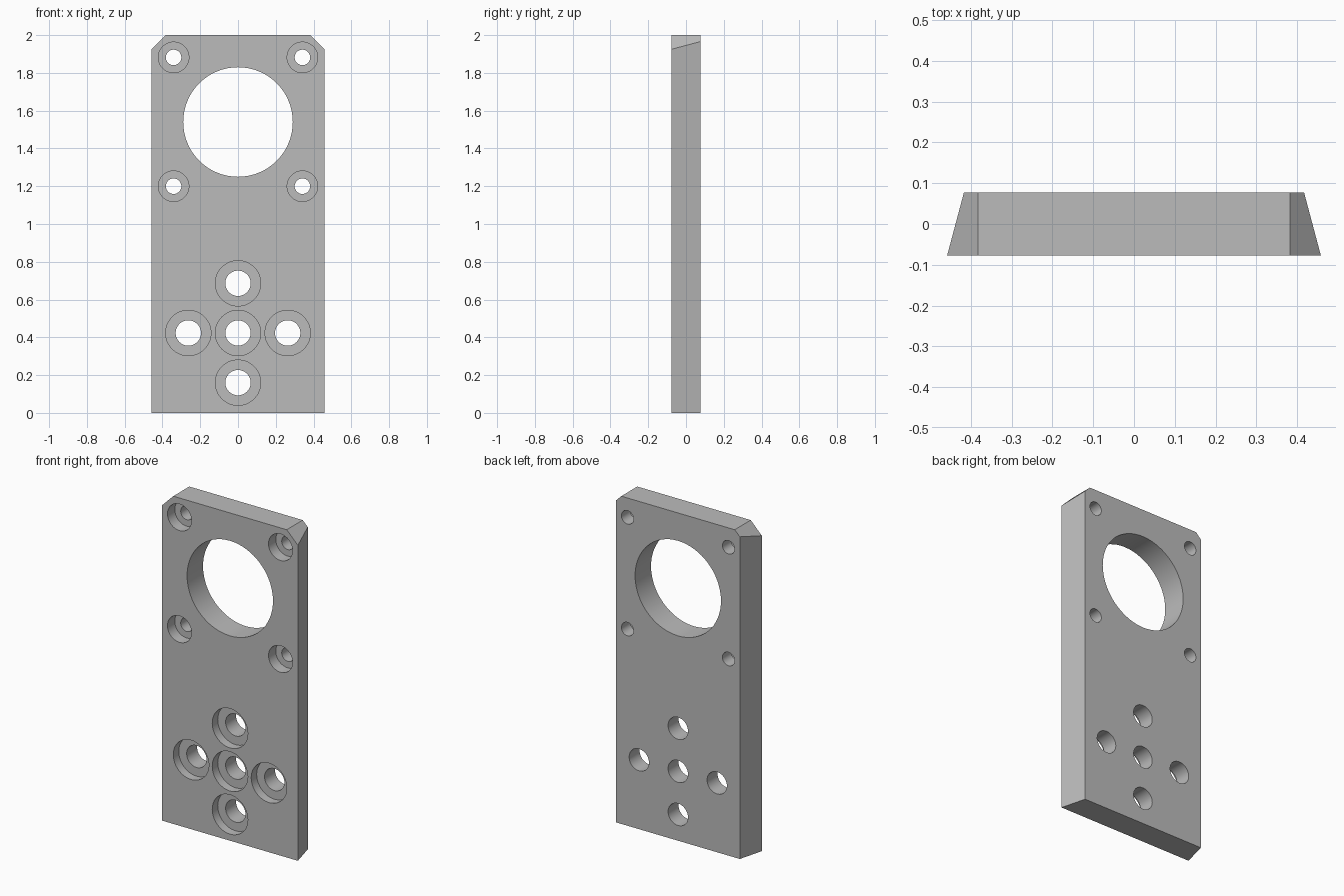
import bpy, bmesh, math

default = bpy.data.objects.get("Cube")
if default:
    bpy.data.objects.remove(default, do_unlink=True)

HALF = 0.077          # half thickness
SEGMENTS = 64

# Material
grey = bpy.data.materials.new("plain grey")
grey.use_nodes = True
grey.diffuse_color = (0.5, 0.5, 0.5, 1)
grey.node_tree.nodes["Principled BSDF"].inputs["Base Color"].default_value = (0.5, 0.5, 0.5, 1)


def make_object(name, bm):
    bmesh.ops.recalc_face_normals(bm, faces=bm.faces)
    mesh = bpy.data.meshes.new(name)
    bm.to_mesh(mesh)
    bm.free()
    mesh.materials.append(grey)
    obj = bpy.data.objects.new(name, mesh)
    bpy.context.collection.objects.link(obj)
    return obj


def outline(bm, half_width, y):
    """Plate outline with clipped top corners; the clip plane is shared front to back."""
    shoulder = 2.308 - half_width + 0.075
    shoulder = 2.0 - (half_width - 0.383)
    right = [(half_width, 0), (half_width, shoulder), (0.383, 2.0)]
    points = right + [(-x, z) for x, z in reversed(right)]
    return [bm.verts.new((x, y, z)) for x, z in points]


def loft(bm, rings):
    """Join matching rings and close both ends."""
    for a, b in zip(rings, rings[1:]):
        for i in range(len(a)):
            j = (i + 1) % len(a)
            bm.faces.new((a[i], a[j], b[j], b[i]))
    bm.faces.new(rings[0])
    bm.faces.new(rings[-1])


def drill(bm, x, z, profile):
    """Stepped round cutter along y from (radius, y) pairs."""
    rings = []
    for radius, y in profile:
        angles = [math.tau * i / SEGMENTS for i in range(SEGMENTS)]
        rings.append([bm.verts.new((x + radius * math.cos(a), y, z + radius * math.sin(a)))
                      for a in angles])
    loft(bm, rings)


def counterbored(bm, x, z, bore, hole, depth):
    floor = -HALF + depth
    drill(bm, x, z, [(bore, -0.2), (bore, floor), (hole, floor), (hole, 0.2)])


# Plate with sides tapering towards the back
bm = bmesh.new()
loft(bm, [outline(bm, 0.458, -HALF), outline(bm, 0.417, HALF)])
plate = make_object("mounting_plate", bm)

# Large opening, four corner screw holes and the cross of five bolt holes
bm = bmesh.new()
drill(bm, 0, 1.54, [(0.29, -0.2), (0.29, 0.2)])
for x in (-0.341, 0.341):
    for z in (1.2, 1.882):
        counterbored(bm, x, z, 0.081, 0.041, 0.07)
for dx, dz in ((0, 0), (1, 0), (-1, 0), (0, 1), (0, -1)):
    counterbored(bm, dx * 0.263, 0.423 + dz * 0.263, 0.12, 0.067, 0.053)
cutter = make_object("hole_cutter", bm)
cutter.hide_render = True

# Cut the holes, then discard the cutter
cut = plate.modifiers.new("holes", "BOOLEAN")
cut.operation = "DIFFERENCE"
cut.solver = "EXACT"
cut.object = cutter
bpy.ops.object.select_all(action="DESELECT")
plate.select_set(True)
bpy.context.view_layer.objects.active = plate
bpy.ops.object.modifier_apply(modifier=cut.name)
bpy.data.objects.remove(cutter, do_unlink=True)
bpy.ops.object.shade_smooth_by_angle(angle=math.radians(12))
